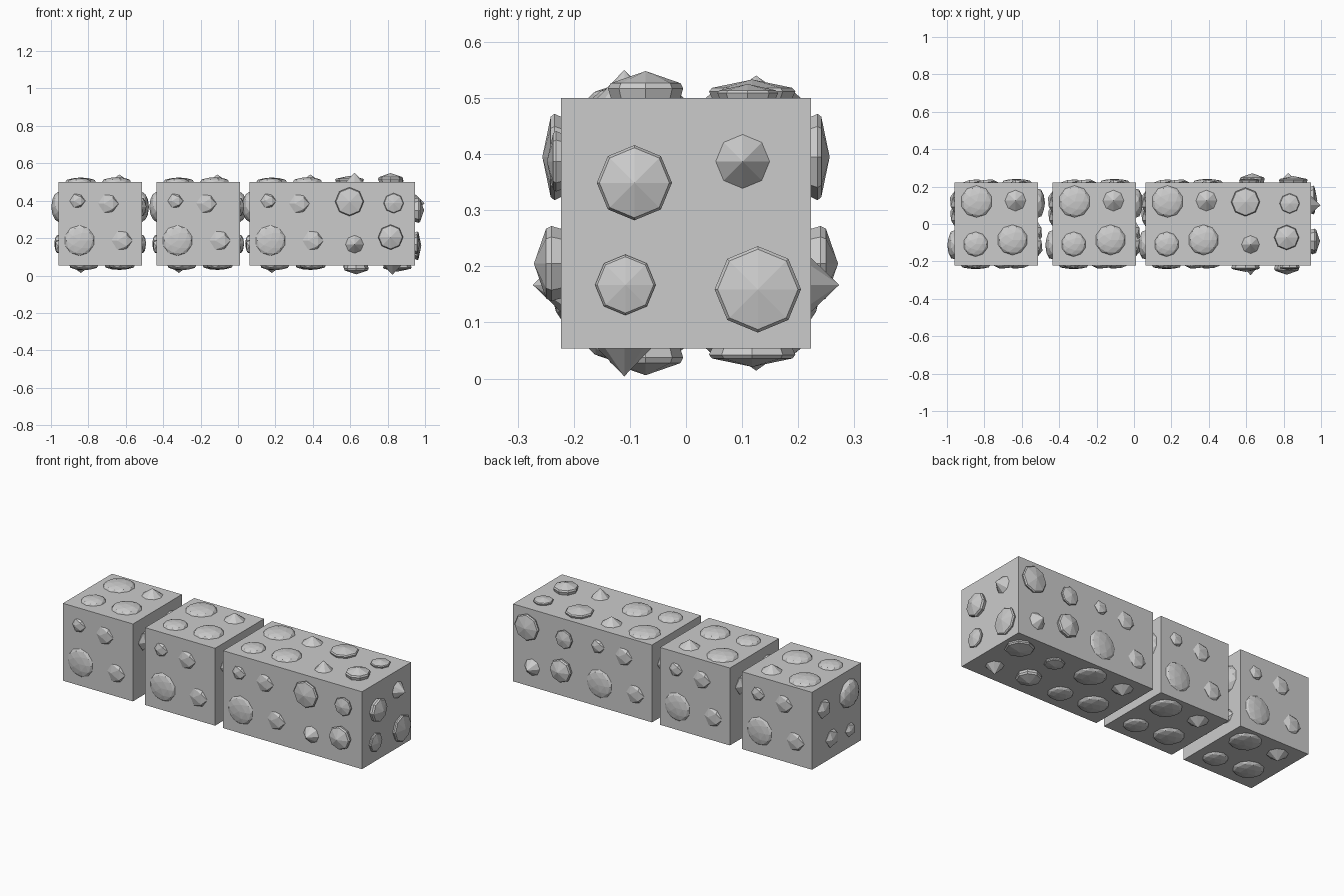
import bpy, bmesh
from math import pi
from mathutils import Matrix, Vector

if "Cube" in bpy.data.objects:
    bpy.data.objects.remove(bpy.data.objects["Cube"])

H = 0.223          # half size of a block's cross-section
ZC = 0.277         # height of the block centres

# stud layouts on a square face: (u, v, radius, height, kind)
SIDE_A = [(-.121, .122, .042, .018, 'gem'), (.044, .107, .055, .017, 'gem'),
          (-.111, -.090, .081, .018, 'round_gem'), (.117, -.090, .057, .017, 'gem')]
END_A = [(-.117, .090, .057, .027, 'gem'), (.111, .090, .081, .038, 'round_gem'),
         (-.044, -.107, .055, .025, 'gem'), (.121, -.122, .042, .022, 'gem')]
TOP_A = [(-.105, .120, .085, .024, 'round_gem'), (.103, .125, .056, .040, 'spike'),
         (-.110, -.108, .066, .022, 'round_gem'), (.087, -.085, .081, .026, 'round_gem')]
SIDE_B = [(-.128, .118, .077, .033, 'cut'), (.108, .110, .054, .025, 'cut'),
          (-.101, -.110, .048, .050, 'spike'), (.092, -.072, .067, .048, 'cut')]
END_B = [(-u, -v, r, h, k) for u, v, r, h, k in SIDE_B]

# face orientations: (u axis, v axis, normal)
X, Y, Z = Vector((1, 0, 0)), Vector((0, 1, 0)), Vector((0, 0, 1))
FACES = {'front': (X, Z, -Y), 'back': (-X, Z, Y), 'right': (Y, Z, X),
         'left': (-Y, Z, -X), 'top': (X, Y, Z), 'bottom': (-X, Y, -Z)}


def lathe(bm, rings, m, n=8):
    """Faceted stud from (radius, height) rings, closed with an apex."""
    loops = []
    for r, z in rings[:-1]:
        loops.append([bm.verts.new(m @ (Matrix.Rotation(2 * pi * i / n, 3, 'Z') @ Vector((0, r, 0))
                                        + Vector((0, 0, z)))) for i in range(n)])
    tip = bm.verts.new(m @ Vector((0, 0, rings[-1][1])))
    for a, b in zip(loops, loops[1:]):
        for i in range(n):
            bm.faces.new((a[i], a[(i + 1) % n], b[(i + 1) % n], b[i]))
    for i in range(n):
        bm.faces.new((loops[-1][i], loops[-1][(i + 1) % n], tip))


def add_stud(bm, m, r, h, kind):
    if kind == 'spike':
        lathe(bm, [(r, 0), (0, h)], m)
    elif kind == 'cut':
        lathe(bm, [(.9 * r, -.005), (r, .35 * h), (.93 * r, .55 * h), (0, h)], m)
    else:
        # flattened faceted ball, half sunk in the block
        sub = 2 if kind == 'round_gem' else 1
        turn = Matrix.Rotation(pi / 2, 4, 'Y') if sub == 1 else Matrix.Identity(4)
        bmesh.ops.create_icosphere(bm, subdivisions=sub, radius=1,
                                   matrix=m @ Matrix.Diagonal((r, r, h, 1)) @ turn)


def finish(bm, name):
    bmesh.ops.recalc_face_normals(bm, faces=bm.faces)
    me = bpy.data.meshes.new(name)
    bm.to_mesh(me)
    bm.free()
    bpy.context.collection.objects.link(bpy.data.objects.new(name, me))


def block(name, x0, x1):
    bm = bmesh.new()
    bmesh.ops.create_cube(bm, size=1, matrix=Matrix.Translation(((x0 + x1) / 2, 0, ZC))
                          @ Matrix.Diagonal((x1 - x0, 2 * H, 2 * H, 1)))
    finish(bm, name)


def studs(name, cx, layouts):
    bm = bmesh.new()
    for face, layout in layouts.items():
        U, V, N = FACES[face]
        for u, v, r, h, kind in layout:
            m = Matrix((U, V, N)).transposed().to_4x4()
            m.translation = Vector((cx, 0, ZC)) + U * u + V * v + N * H
            add_stud(bm, m, r, h, kind)
    finish(bm, name)


around_a = {'front': SIDE_A, 'back': SIDE_A, 'top': TOP_A, 'bottom': TOP_A}
around_b = {f: SIDE_B for f in around_a}

# two short blocks and one long block
block('left_block', -.960, -.514)
block('middle_block', -.436, .010)
block('long_block', .061, .947)

# studs on each block
studs('left_studs', -.737, {**around_a, 'left': END_A, 'right': END_A})
studs('middle_studs', -.213, {**around_a, 'left': END_A, 'right': END_A})
studs('long_inner_studs', .284, {**around_a, 'left': END_A})
studs('long_outer_studs', .724, {**around_b, 'right': END_B})
